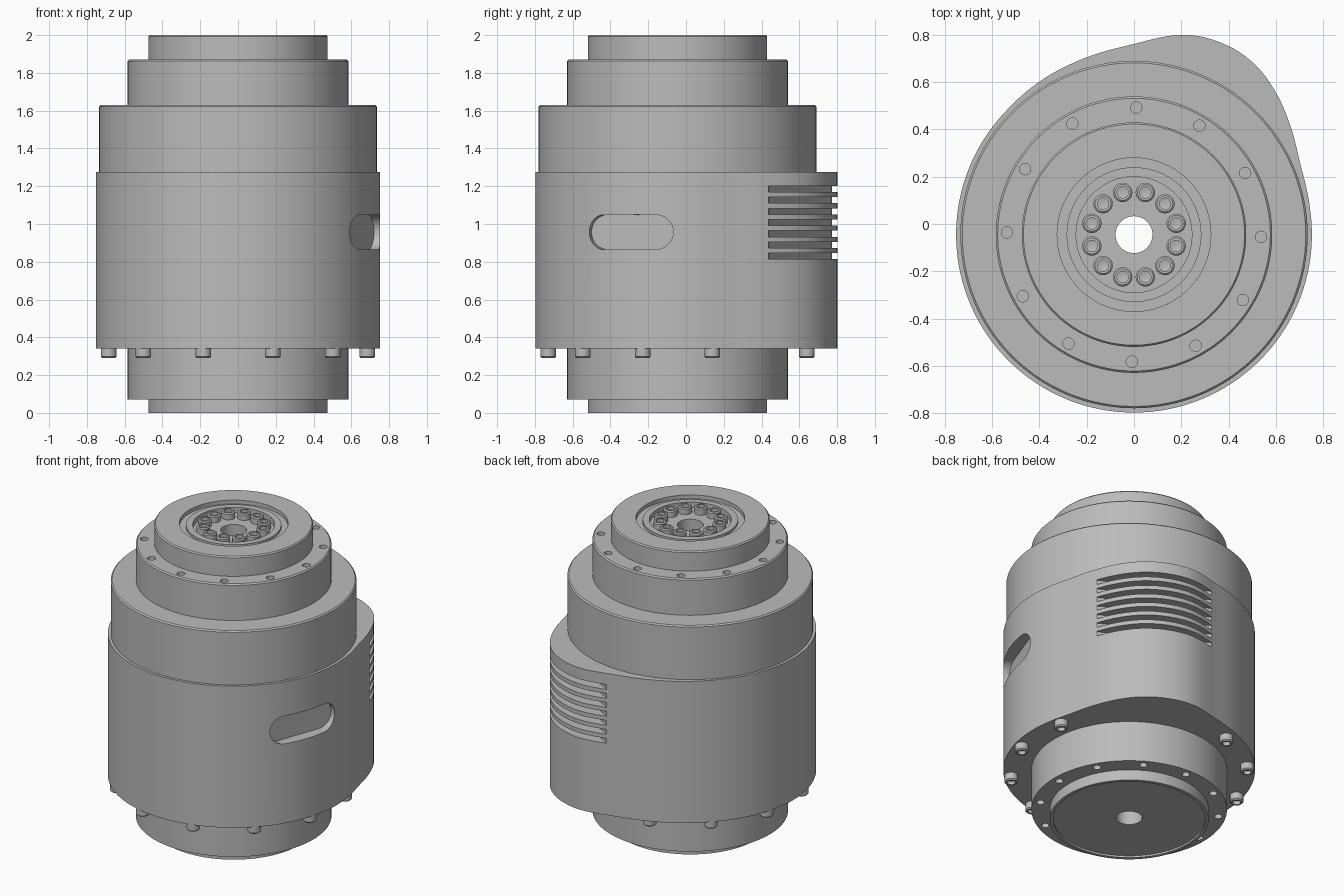
import bpy, bmesh, math
from mathutils import Matrix, Vector

if "Cube" in bpy.data.objects:
    bpy.data.objects.remove(bpy.data.objects["Cube"], do_unlink=True)

AXIS_Y = -0.045          # main axis sits slightly in front of the centre
CENTRE = Vector((0, AXIS_Y, 0))

grey = bpy.data.materials.new("machined grey")
grey.use_nodes = True
grey.diffuse_color = (0.5, 0.5, 0.5, 1)
grey.node_tree.nodes["Principled BSDF"].inputs["Base Color"].default_value = (0.5, 0.5, 0.5, 1)


def make(name, bm):
    bmesh.ops.remove_doubles(bm, verts=bm.verts, dist=1e-5)
    bmesh.ops.recalc_face_normals(bm, faces=bm.faces)
    mesh = bpy.data.meshes.new(name)
    bm.to_mesh(mesh)
    bm.free()
    mesh.materials.append(grey)
    obj = bpy.data.objects.new(name, mesh)
    bpy.context.collection.objects.link(obj)
    return obj


def activate(obj):
    bpy.ops.object.select_all(action='DESELECT')
    obj.select_set(True)
    bpy.context.view_layer.objects.active = obj


def smooth(obj):
    activate(obj)
    bpy.ops.object.shade_smooth_by_angle(angle=math.radians(30))


def lathe(name, profile, segs=128, closed=True):
    """Revolve (radius, height) points around z."""
    bm = bmesh.new()
    vs = [bm.verts.new((r, 0, z)) for r, z in profile]
    pairs = list(zip(vs, vs[1:])) + ([(vs[-1], vs[0])] if closed else [])
    es = [bm.edges.new(p) for p in pairs]
    bmesh.ops.spin(bm, geom=vs + es, cent=(0, 0, 0), axis=(0, 0, 1),
                   angle=2 * math.pi, steps=segs, use_merge=False)
    return make(name, bm)


def prism(name, outline, z0, z1):
    """Extrude a plan outline between two heights."""
    bm = bmesh.new()
    face = bm.faces.new([bm.verts.new((x, y, z0)) for x, y in outline])
    top = bmesh.ops.extrude_face_region(bm, geom=[face])["geom"]
    bmesh.ops.translate(bm, vec=(0, 0, z1 - z0),
                        verts=[v for v in top if isinstance(v, bmesh.types.BMVert)])
    return make(name, bm)


def cut(target, cutter):
    cutter.hide_render = True
    mod = target.modifiers.new("cut", 'BOOLEAN')
    mod.operation, mod.solver, mod.object = 'DIFFERENCE', 'EXACT', cutter
    activate(target)
    bpy.ops.object.modifier_apply(modifier=mod.name)
    bpy.data.objects.remove(cutter, do_unlink=True)


def polar(r, deg):
    a = math.radians(deg)
    return r * math.cos(a), r * math.sin(a)


def hole_ring(z0, z1):
    """Twelve drill cutters on the flange bolt circle."""
    bm = bmesh.new()
    for k in range(12):
        x, y = polar(0.538, 30 * k - 1)
        bmesh.ops.create_cone(bm, cap_ends=True, segments=24, radius1=0.024, radius2=0.024,
                              depth=z1 - z0, matrix=Matrix.Translation((x, y, (z0 + z1) / 2)))
    return make("drill_cutter", bm)


# Lower stepped flange, with a shallow recess underneath and a centre bore
lower = lathe("lower_flange", [(0.078, 0.012), (0.454, 0.012), (0.454, 0), (0.475, 0),
                               (0.475, 0.07), (0.585, 0.07), (0.585, 0.8), (0.078, 0.8)])
cut(lower, hole_ring(0.03, 0.11))

# Upper stepped housing with chamfered rims and the recessed output face
upper = lathe("upper_housing", [
    (0.078, 0.8), (0.585, 0.8), (0.585, 1.26), (0.735, 1.26), (0.735, 1.622), (0.727, 1.63),
    (0.585, 1.63), (0.585, 1.862), (0.577, 1.87), (0.475, 1.87), (0.475, 1.992), (0.468, 2.0),
    (0.325, 2.0), (0.325, 1.975), (0.285, 1.975), (0.285, 1.99), (0.245, 1.99),
    (0.245, 1.955), (0.078, 1.955)])
cut(upper, hole_ring(1.83, 1.91))

# Body shell: round plan swelling into a lobe at the back left
KNOTS = [(-15, .753), (10, .754), (23, .765), (34, .803), (45, .85), (54, .882), (63, .893),
         (74.8, .876), (90, .807), (104, .778), (118, .764), (135, .754), (160, .753)]


def body_radius(deg):
    for i in range(1, len(KNOTS) - 2):
        (a0, r0), (a1, r1), (a2, r2), (a3, r3) = KNOTS[i - 1:i + 3]
        if a1 <= deg <= a2:
            h = a2 - a1
            t = (deg - a1) / h
            m1, m2 = (r2 - r0) / (a2 - a0) * h, (r3 - r1) / (a3 - a1) * h
            return ((2*t**3 - 3*t**2 + 1) * r1 + (t**3 - 2*t**2 + t) * m1
                    + (3*t**2 - 2*t**3) * r2 + (t**3 - t**2) * m2)
    return 0.753


body = prism("body_shell", [polar(body_radius(a), a) for a in range(0, 360, 2)], 0.34, 1.275)
cut(body, prism("bore_cutter", [polar(0.5, a) for a in range(0, 360, 6)], 0.2, 1.4))

# Seven cooling slots, cut flat across the lobe
p, q = Vector((0.65, 0.475)), Vector((0.04, 0.815))
out = Vector((p.y - q.y, q.x - p.x)).normalized() * -0.4
for k in range(7):
    z = 0.83 + 0.0592 * k
    cut(body, prism("slot_cutter", [p, p + out, q + out, q], z - 0.016, z + 0.016))

# Rounded window pocket on the side
pill = []
for a in range(-90, 271, 10):
    y, z = polar(0.0925, a)
    pill.append((y + (0.144 if a <= 90 else -0.144), z))
pocket = prism("pocket_cutter", pill, 0.68, 0.9)
to_side = Matrix(((0, 0, 1), (1, 0, 0), (0, 1, 0))).to_4x4()
pocket.data.transform(Matrix.Translation((0, 0, 0.957))
                      @ Matrix.Rotation(math.radians(-20), 4, 'Z') @ to_side)
cut(body, pocket)

for part in (lower, upper, body):
    part.location = CENTRE
    smooth(part)

# Socket head screws, used facing up on the output and facing down under the body
head = lathe("output_screw", [(0, 0.016), (0.024, 0.022), (0.024, 0.042), (0.034, 0.042),
                              (0.041, 0.036), (0.041, -0.005), (0, -0.005)], 24, False)
smooth(head)


def place(name, x, y, z, flip=False):
    obj = bpy.data.objects.new(name, head.data)
    bpy.context.collection.objects.link(obj)
    obj.location = CENTRE + Vector((x, y, z))
    if flip:
        obj.rotation_euler.x = math.pi
        obj.scale.z = 1.18


for k in range(12):
    place("output_screw", *polar(0.185, 15 + 30 * k), 1.955)
    if k not in (1, 2):
        place("body_screw", *polar(0.709, 15 + 30 * k), 0.34, True)
bpy.data.objects.remove(head, do_unlink=True)
